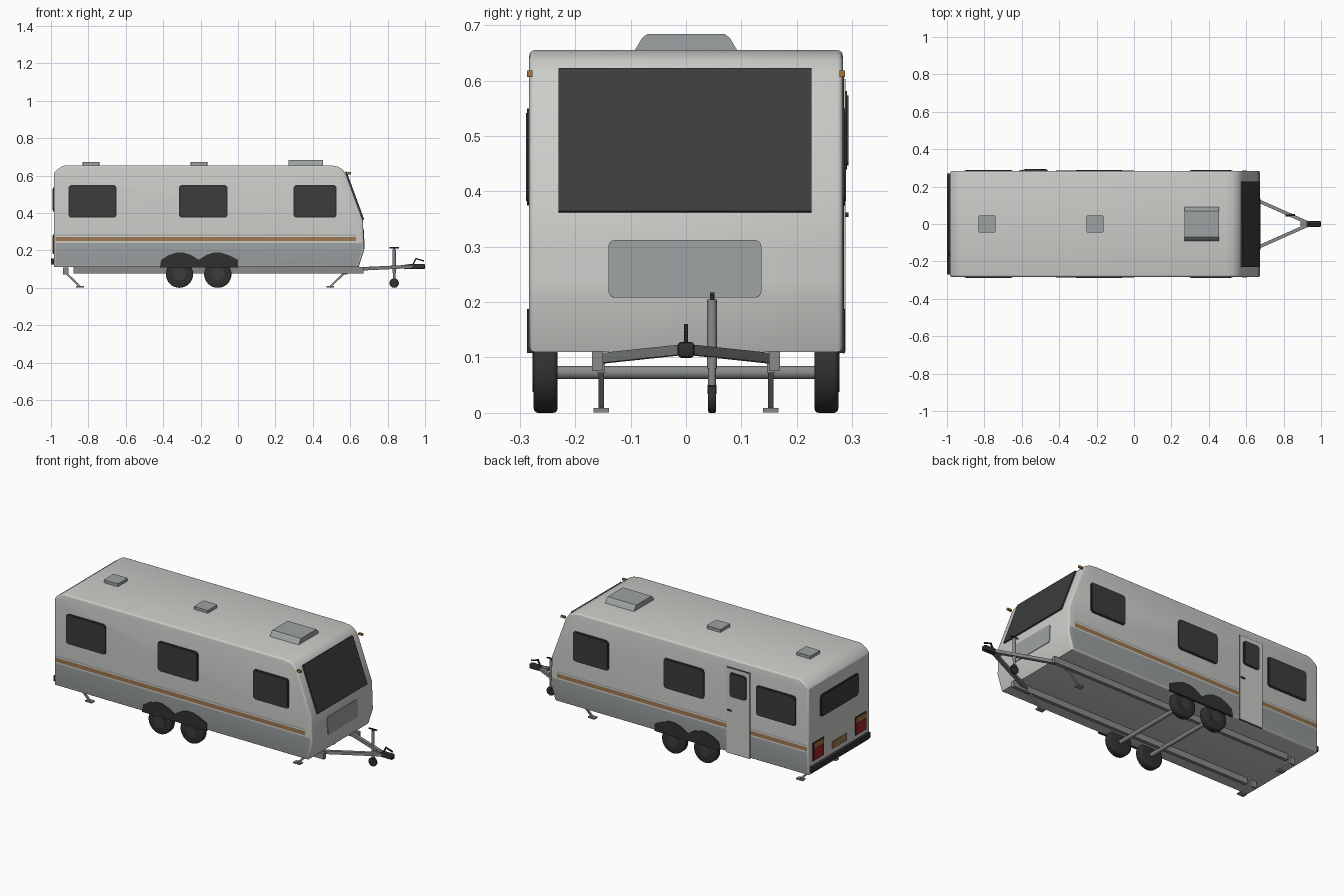
import bpy, bmesh, math
from mathutils import Vector, Matrix

if "Cube" in bpy.data.objects:
    bpy.data.objects.remove(bpy.data.objects["Cube"])


def material(name, r, g, b):
    m = bpy.data.materials.new(name)
    m.use_nodes = True
    m.diffuse_color = (r, g, b, 1)
    m.node_tree.nodes["Principled BSDF"].inputs["Base Color"].default_value = (r, g, b, 1)
    return m


SHELL = material("shell white", .60, .60, .58)
GREY = material("trim grey", .34, .36, .36)
BROWN = material("stripe brown", .34, .19, .08)
GLASS = material("dark glass", .045, .045, .045)
BLACK = material("black rubber", .03, .03, .03)
STEEL = material("chassis steel", .25, .26, .26)
RED = material("lamp red", .33, .02, .02)
AMBER = material("lamp amber", .38, .18, .05)


def finish(name, bm, *mats):
    bmesh.ops.recalc_face_normals(bm, faces=bm.faces)
    mesh = bpy.data.meshes.new(name)
    bm.to_mesh(mesh)
    bm.free()
    for m in mats:
        mesh.materials.append(m)
    ob = bpy.data.objects.new(name, mesh)
    bpy.context.collection.objects.link(ob)
    bpy.ops.object.select_all(action='DESELECT')
    ob.select_set(True)
    bpy.context.view_layer.objects.active = ob
    bpy.ops.object.shade_smooth_by_angle(angle=math.radians(32))
    return ob


def extrude(points, step):
    """Close a flat outline and sweep it along step."""
    bm = bmesh.new()
    face = bm.faces.new([bm.verts.new(p) for p in points])
    res = bmesh.ops.extrude_face_region(bm, geom=[face])
    bmesh.ops.translate(bm, vec=step, verts=[v for v in res["geom"] if isinstance(v, bmesh.types.BMVert)])
    return bm


def panel(name, origin, right, up, w, h, r, depth, mat):
    """Rounded plate centred on origin, raised along right x up."""
    right, up, origin = (Vector(v) for v in (right, up, origin))
    right.normalize()
    up.normalize()
    pts = []
    for i, (sx, sy) in enumerate([(1, 1), (-1, 1), (-1, -1), (1, -1)]):
        for k in range(5 if r else 1):
            a = math.pi / 2 * (i + k / 4)
            x = sx * (w / 2 - r) + r * math.cos(a)
            y = sy * (h / 2 - r) + r * math.sin(a)
            pts.append(origin + right * x + up * y)
    return finish(name, extrude(pts, right.cross(up) * depth), mat)


def window(name, origin, right, up, w, h):
    panel(name + "_frame", origin, right, up, w, h, .018, .004, BLACK)
    panel(name + "_glass", origin, right, up, w - .016, h - .016, .012, .006, GLASS)


def box(name, centre, size, mat, bevel=0.0):
    bm = bmesh.new()
    bmesh.ops.create_cube(bm, size=1, matrix=Matrix.Translation(centre) @ Matrix.Diagonal((*size, 1)))
    if bevel:
        bmesh.ops.bevel(bm, geom=bm.edges[:], offset=bevel, segments=2, profile=.5, affect='EDGES')
    return finish(name, bm, mat)


def between(p, q):
    p, q = Vector(p), Vector(q)
    rot = (q - p).to_track_quat('Z', 'Y').to_matrix().to_4x4()
    return Matrix.Translation((p + q) / 2) @ rot, (q - p).length


def beam(name, p, q, w, h, mat):
    m, length = between(p, q)
    bm = bmesh.new()
    bmesh.ops.create_cube(bm, size=1, matrix=m @ Matrix.Diagonal((w, h, length, 1)))
    return finish(name, bm, mat)


def rod(name, p, q, r, mat, bevel=0.0, sides=24):
    m, length = between(p, q)
    bm = bmesh.new()
    bmesh.ops.create_cone(bm, cap_ends=True, segments=sides, radius1=r, radius2=r, depth=length, matrix=m)
    if bevel:
        rims = [e for e in bm.edges if any(len(f.verts) > 4 for f in e.link_faces)]
        bmesh.ops.bevel(bm, geom=rims, offset=bevel, segments=3, profile=.5, affect='EDGES')
    return finish(name, bm, mat)


X, Y, Z = Vector((1, 0, 0)), Vector((0, 1, 0)), Vector((0, 0, 1))
HALF = .283

# Shell: side profile swept across, rims rounded, then cut into colour bands
profile = [(-.985, .11), (-.985, .61), (-.975, .625), (-.94, .65), (-.92, .655), (.49, .655),
           (.53, .649), (.557, .635), (.578, .605), (.668, .36), (.674, .2), (.645, .11)]
shell = extrude([(x, -HALF, z) for x, z in profile], Y * 2 * HALF)
rims = [e for e in shell.edges if abs(e.verts[0].co.y - e.verts[1].co.y) < .001]
bmesh.ops.bevel(shell, geom=rims, offset=.01, segments=3, profile=.5, affect='EDGES')
cuts = [(Vector((0, 0, z)), Z) for z in (.24, .249, .272, .28, .285)] + [(X * .63, X)]
for co, no in cuts:
    bmesh.ops.bisect_plane(shell, geom=shell.verts[:] + shell.edges[:] + shell.faces[:],
                           plane_co=co, plane_no=no)
shell.normal_update()
for f in shell.faces:
    c = f.calc_center_median()
    if abs(f.normal.y) > .99:
        if c.z < .24 or (.28 < c.z < .285 and c.x < .63):
            f.material_index = 1
        elif .249 < c.z < .272 and c.x < .63:
            f.material_index = 2
finish("shell", shell, SHELL, GREY, BROWN)

# Side windows, wheels, fenders, chassis and legs on both sides
hump = [(-.1, .15), (-.06, .175), (-.02, .188), (.02, .188), (.06, .175)]
arch = [(-.418, .108)] + [(c + x, z) for c in (-.31, -.11) for x, z in hump] + [(0, .15), (0, .108)]
for side, s in (("right", -1), ("left", 1)):
    for part, x, w in (("rear", -.778, .257), ("middle", -.186, .26), ("front", .412, .23)):
        window(f"{side}_{part}_window", (x, s * HALF, .462), -s * X, Z, w, .175)
    finish(side + "_fender", extrude([(x, s * .275, z) for x, z in arch], s * Y * .012), BLACK)
    for i, x in enumerate((-.313, -.108)):
        rod(f"{side}_wheel_{i}", (x, s * .232, .073), (x, s * .275, .073), .073, BLACK, .008, 40)
        rod(f"{side}_hub_{i}", (x, s * .27, .073), (x, s * .277, .073), .035, GLASS)
    box(side + "_chassis_rail", (-.105, s * .16, .094), (1.55, .02, .036), STEEL)
    beam(side + "_drawbar", (.59, s * .157, .098), (.93, s * .006, .114), .018, .018, STEEL)
    for end, x, foot in (("front", .57, .493), ("rear", -.92, -.845)):
        box(f"{side}_{end}_leg_bracket", (x, s * .153, .09), (.03, .014, .036), STEEL)
        beam(f"{side}_{end}_leg", (x, s * .153, .08), (foot, s * .153, .006), .01, .01, STEEL)
        box(f"{side}_{end}_leg_foot", (foot, s * .153, .005), (.042, .028, .008), STEEL)
    box(side + "_marker_lamp", (.592, s * .282, .612), (.026, .01, .012), AMBER)
    # Tail lamps
    panel(side + "_tail_lamp_base", (-.985, s * .195, .232), -Y, Z, .1, .105, 0, .004, BLACK)
    panel(side + "_tail_lamp", (-.985, s * .195, .216), -Y, Z, .088, .066, 0, .008, RED)
    panel(side + "_turn_lamp", (-.985, s * .195, .265), -Y, Z, .088, .028, 0, .008, AMBER)

for i, x in enumerate((-.313, -.108)):
    rod(f"axle_{i}", (x, -.24, .073), (x, .24, .073), .012, STEEL)

# Entrance door on the left side
panel("door_seal", (-.537, HALF, .357), -X, Z, .155, .5, .006, .002, BLACK)
panel("door", (-.537, HALF, .357), -X, Z, .147, .492, .004, .005, SHELL)
window("door_window", (-.537, HALF + .004, .51), -X, Z, .108, .142)
box("door_handle", (-.482, .289, .358), (.026, .008, .008), BLACK)

# Front window and storage hatch
slope = (-.09, 0, .245)
panel("front_window", (.62, -.002, .491), Y, slope, .457, .275, 0, .008, GLASS)
panel("front_hatch", (.671, -.002, .26), Y, (-.006, 0, .16), .276, .104, .012, .004, GREY)

# Rear window, number plate and bumper
window("rear_window", (-.985, 0, .472), -Y, Z, .35, .13)
panel("rear_plate", (-.985, 0, .205), -Y, Z, .13, .04, 0, .005, BROWN)
box("rear_bumper", (-.988, 0, .14), (.024, .54, .032), BLACK, .003)

# Roof vents and air conditioner
for i, x in enumerate((-.786, -.208)):
    panel(f"roof_vent_{i}", (x, 0, .652), X, Y, .09, .09, .004, .02, GREY)
ac = [(-.094, .652), (-.079, .677), (-.07, .684), (.07, .684), (.079, .677), (.094, .652)]
finish("air_conditioner", extrude([(.27, y, z) for y, z in ac], X * .185), GREY)

# Coupler and its lever
box("coupler", (.96, 0, .114), (.08, .03, .028), BLACK, .006)
beam("coupler_neck", (.89, 0, .112), (.93, 0, .114), .02, .026, STEEL)
beam("coupler_lever", (.935, 0, .124), (.952, 0, .156), .007, .007, BLACK)
beam("coupler_grip", (.948, 0, .157), (.995, 0, .143), .007, .007, BLACK)

# Jockey wheel
rod("jack_tube", (.835, .047, .08), (.835, .047, .205), .009, STEEL)
rod("jack_inner_tube", (.835, .047, .035), (.835, .047, .085), .007, STEEL)
rod("jack_crank_post", (.835, .047, .2), (.835, .047, .215), .004, BLACK)
box("jack_crank", (.835, .047, .214), (.05, .008, .006), BLACK)
box("jack_fork", (.835, .047, .042), (.02, .016, .016), BLACK)
rod("jack_wheel", (.835, .04, .025), (.835, .054, .025), .025, BLACK, .003)
